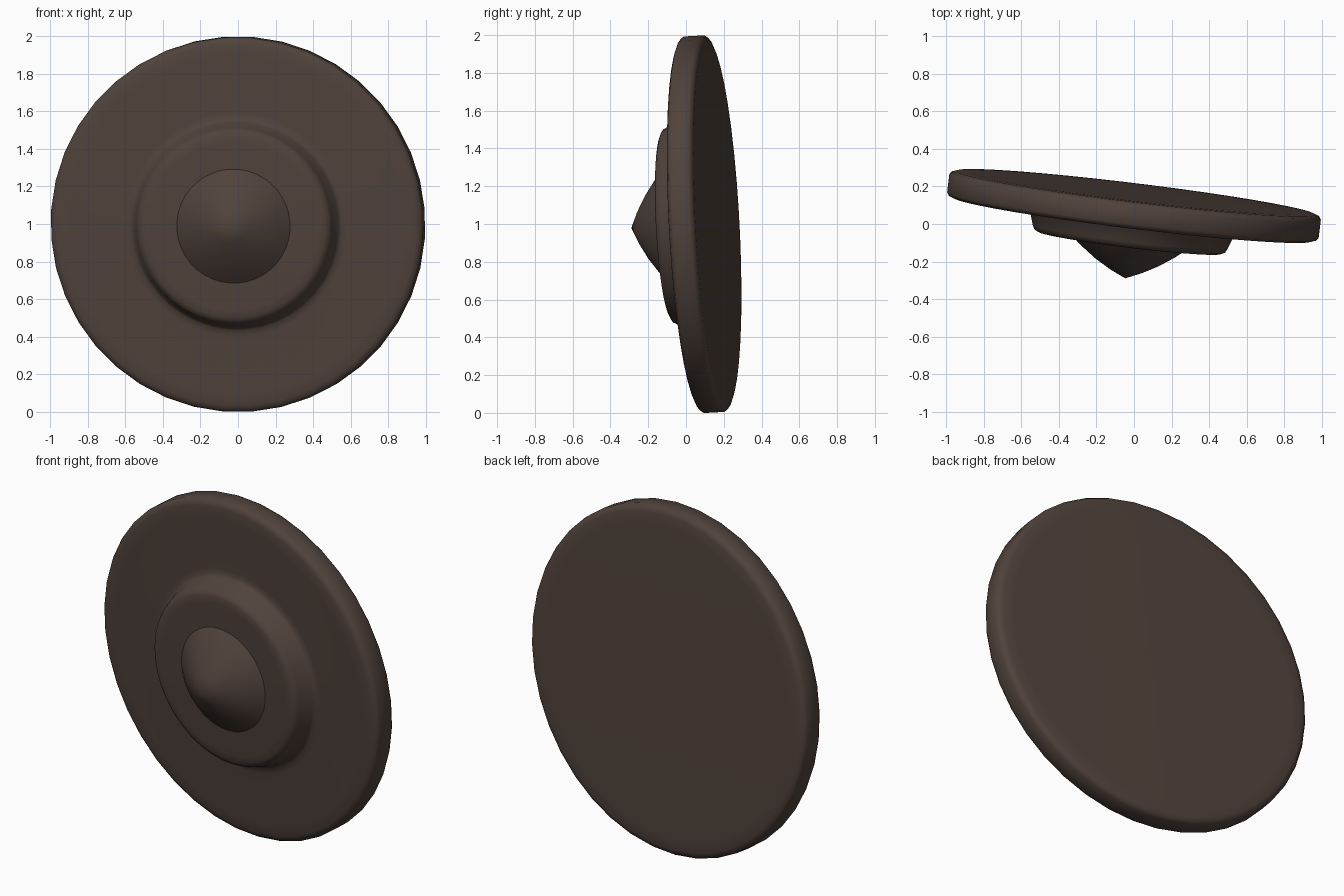
import bpy, bmesh
from math import sin, cos, pi
from mathutils import Vector

if "Cube" in bpy.data.objects:
    bpy.data.objects.remove(bpy.data.objects["Cube"])

SEGMENTS = 40
CENTER = Vector((0, 0.096, 0.999))
FRONT = Vector((-0.122, -1, -0.053)).normalized()   # tilted axis of the plate
TILT = Vector((0, -1, 0)).rotation_difference(FRONT)

mat = bpy.data.materials.new("dark_brown")
mat.diffuse_color = (0.08, 0.055, 0.044, 1)
mat.use_nodes = True
mat.node_tree.nodes["Principled BSDF"].inputs["Base Color"].default_value = mat.diffuse_color


def lathe(name, profile):
    """Spin (radius, height) points around the tilted axis; radius 0 makes a pole."""
    bm = bmesh.new()
    rings = []
    for r, h in profile:
        count = 1 if r == 0 else SEGMENTS
        ring = []
        for i in range(count):
            a = 2 * pi * (i + 0.5) / SEGMENTS
            p = Vector((r * cos(a), -h, r * sin(a)))
            ring.append(bm.verts.new(CENTER + TILT @ p))
        rings.append(ring)
    for lo, hi in zip(rings, rings[1:]):
        for i in range(SEGMENTS):
            j = (i + 1) % SEGMENTS
            quad = [lo[i % len(lo)], lo[j % len(lo)], hi[j % len(hi)], hi[i % len(hi)]]
            bm.faces.new(list(dict.fromkeys(quad)))
    bmesh.ops.recalc_face_normals(bm, faces=bm.faces)
    # the first pole or ring is at the back, so faces near the tip must look forward
    bm.faces.ensure_lookup_table()
    bm.normal_update()
    if bm.faces[-1].normal.dot(FRONT) < 0:
        bmesh.ops.reverse_faces(bm, faces=bm.faces)
    for f in bm.faces:
        f.smooth = True
    mesh = bpy.data.meshes.new(name)
    bm.to_mesh(mesh)
    bm.free()
    mesh.materials.append(mat)
    ob = bpy.data.objects.new(name, mesh)
    bpy.context.collection.objects.link(ob)
    return ob


# Plate with rounded rim and raised round step
lathe("plate", [
    (0, -0.073), (0.90, -0.073), (0.965, -0.071), (0.99, -0.062), (1.001, -0.045),
    (1.001, 0.045), (0.99, 0.062), (0.965, 0.071), (0.90, 0.073),
    (0.60, 0.073), (0.565, 0.076), (0.55, 0.09),
    (0.525, 0.165), (0.513, 0.187), (0.49, 0.198), (0.45, 0.201), (0, 0.201),
])

# Pointed, slightly bulging boss in the middle
lathe("center_boss", [
    (0.307, 0.199), (0.25, 0.246), (0.17, 0.303), (0.085, 0.351), (0, 0.389),
])
